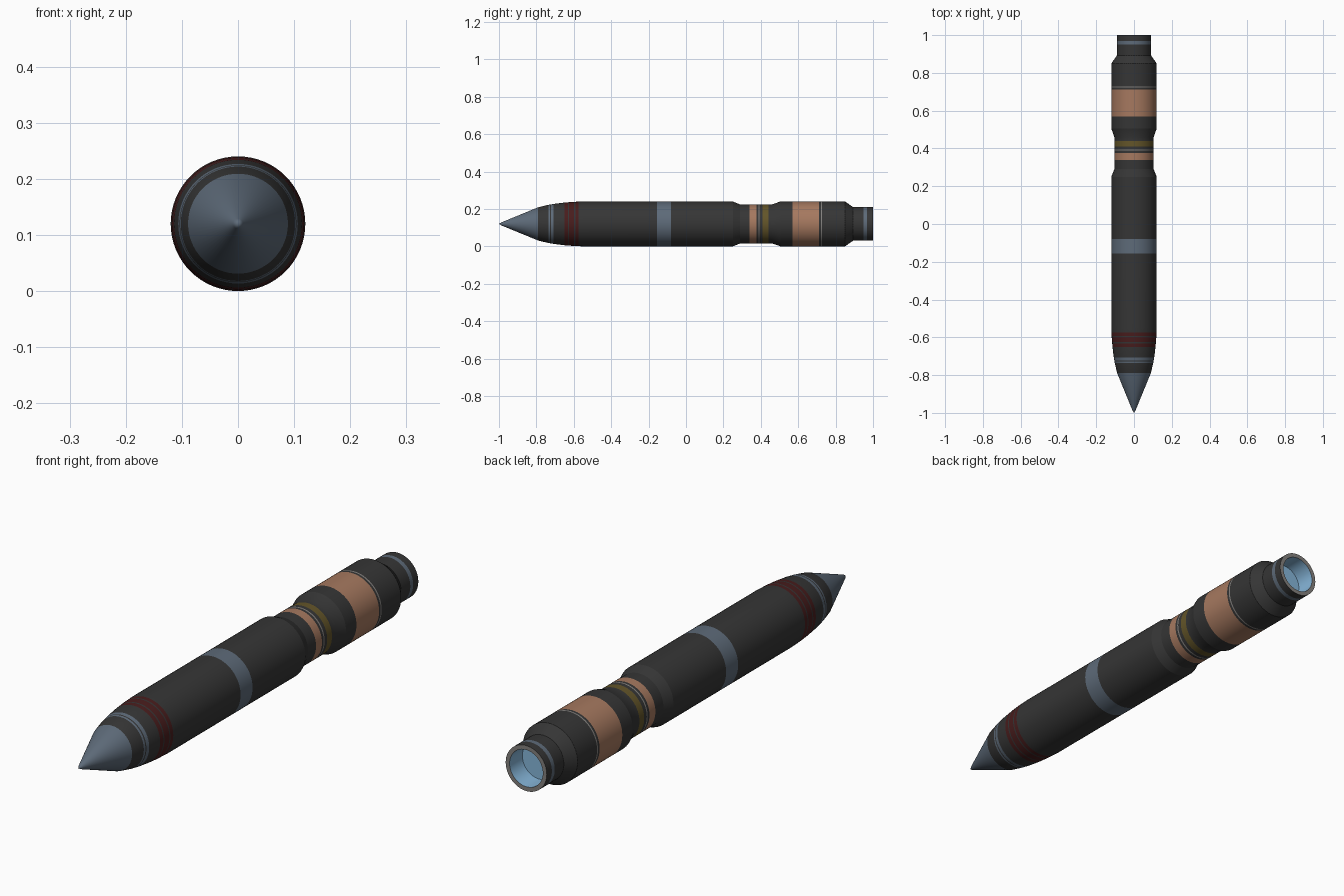
import bpy, bmesh, math

if "Cube" in bpy.data.objects:
    bpy.data.objects.remove(bpy.data.objects["Cube"])

SIDES = 64
AXIS_Z = 0.12

COLOURS = {
    "charcoal": (0.036, 0.036, 0.036),
    "slate_blue": (0.11, 0.145, 0.19),
    "dark_red": (0.065, 0.012, 0.012),
    "copper": (0.38, 0.19, 0.115),
    "olive": (0.125, 0.09, 0.022),
    "light_blue": (0.24, 0.47, 0.70),
    "rim_grey": (0.23, 0.22, 0.21),
}
mats = {}
for name, rgb in COLOURS.items():
    mats[name] = bpy.data.materials.new(name)
    mats[name].diffuse_color = (*rgb, 1)
NAMES = list(COLOURS)

# Painted bands: (start y, end y, colour); everything else is charcoal
BANDS = [
    (-1.0, -0.79, "slate_blue"),
    (-0.735, -0.727, "slate_blue"), (-0.722, -0.708, "slate_blue"),
    (-0.65, -0.632, "dark_red"), (-0.626, -0.598, "dark_red"), (-0.592, -0.575, "dark_red"),
    (-0.155, -0.08, "slate_blue"),
    (0.34, 0.377, "copper"), (0.388, 0.394, "rim_grey"), (0.41, 0.44, "olive"),
    (0.57, 0.712, "copper"), (0.722, 0.728, "rim_grey"),
    (0.95, 0.968, "slate_blue"),
]


def band_colour(y):
    for a, b, c in BANDS:
        if a < y < b:
            return c
    return "charcoal"


def lathe(name, profile, colour=None):
    """Revolve (y, radius) points about the long axis; colour by band or fixed."""
    pts = []
    for (y0, r0), (y1, r1) in zip(profile, profile[1:]):
        pts.append((y0, r0))
        if colour is None:
            cuts = sorted({e for a, b, _ in BANDS for e in (a, b) if y0 + 1e-4 < e < y1 - 1e-4})
            pts += [(e, r0 + (r1 - r0) * (e - y0) / (y1 - y0)) for e in cuts]
    pts.append(profile[-1])
    bm = bmesh.new()
    rings = []
    for y, r in pts:
        if r < 1e-5:
            rings.append([bm.verts.new((0, y, AXIS_Z))] * SIDES)
        else:
            rings.append([bm.verts.new((r * math.cos(t), y, AXIS_Z + r * math.sin(t)))
                          for t in (2 * math.pi * i / SIDES for i in range(SIDES))])
    for k in range(len(rings) - 1):
        col = colour or band_colour((pts[k][0] + pts[k + 1][0]) / 2)
        for i in range(SIDES):
            j = (i + 1) % SIDES
            corners = [rings[k][i], rings[k + 1][i], rings[k + 1][j], rings[k][j]]
            face = bm.faces.new(list(dict.fromkeys(corners)))
            face.material_index = NAMES.index(col)
    bm.normal_update()
    me = bpy.data.meshes.new(name)
    bm.to_mesh(me)
    bm.free()
    for n in NAMES:
        me.materials.append(mats[n])
    ob = bpy.data.objects.new(name, me)
    bpy.context.collection.objects.link(ob)
    bpy.ops.object.select_all(action='DESELECT')
    ob.select_set(True)
    bpy.context.view_layer.objects.active = ob
    bpy.ops.object.shade_smooth_by_angle(angle=math.radians(20))
    return ob


# Nose and first long stage
lathe("nose_and_main_stage", [
    (-1.0, 0), (-0.985, 0.009), (-0.79, 0.089), (-0.74, 0.101), (-0.70, 0.108),
    (-0.65, 0.114), (-0.60, 0.118), (-0.55, 0.12), (0.25, 0.12)])

# Waist between the stages, with tapered shoulders
lathe("waist", [(0.25, 0.12), (0.29, 0.104), (0.46, 0.104), (0.505, 0.12)])

# Rear stage and its taper to the tail
lathe("rear_stage", [(0.505, 0.12), (0.85, 0.12), (0.893, 0.09)])
lathe("tail_tube", [(0.893, 0.09), (1.0, 0.09)])

# Open tail: flat rim, bore and floor
lathe("tail_rim", [(1.0, 0.09), (1.0, 0.073)], "rim_grey")
lathe("tail_bore", [(1.0, 0.073), (0.92, 0.073), (0.92, 0)], "light_blue")

for m in bpy.data.materials:
    if m.users and not m.is_grease_pencil:
        m.use_nodes = True
        m.node_tree.nodes["Principled BSDF"].inputs["Base Color"].default_value = m.diffuse_color
